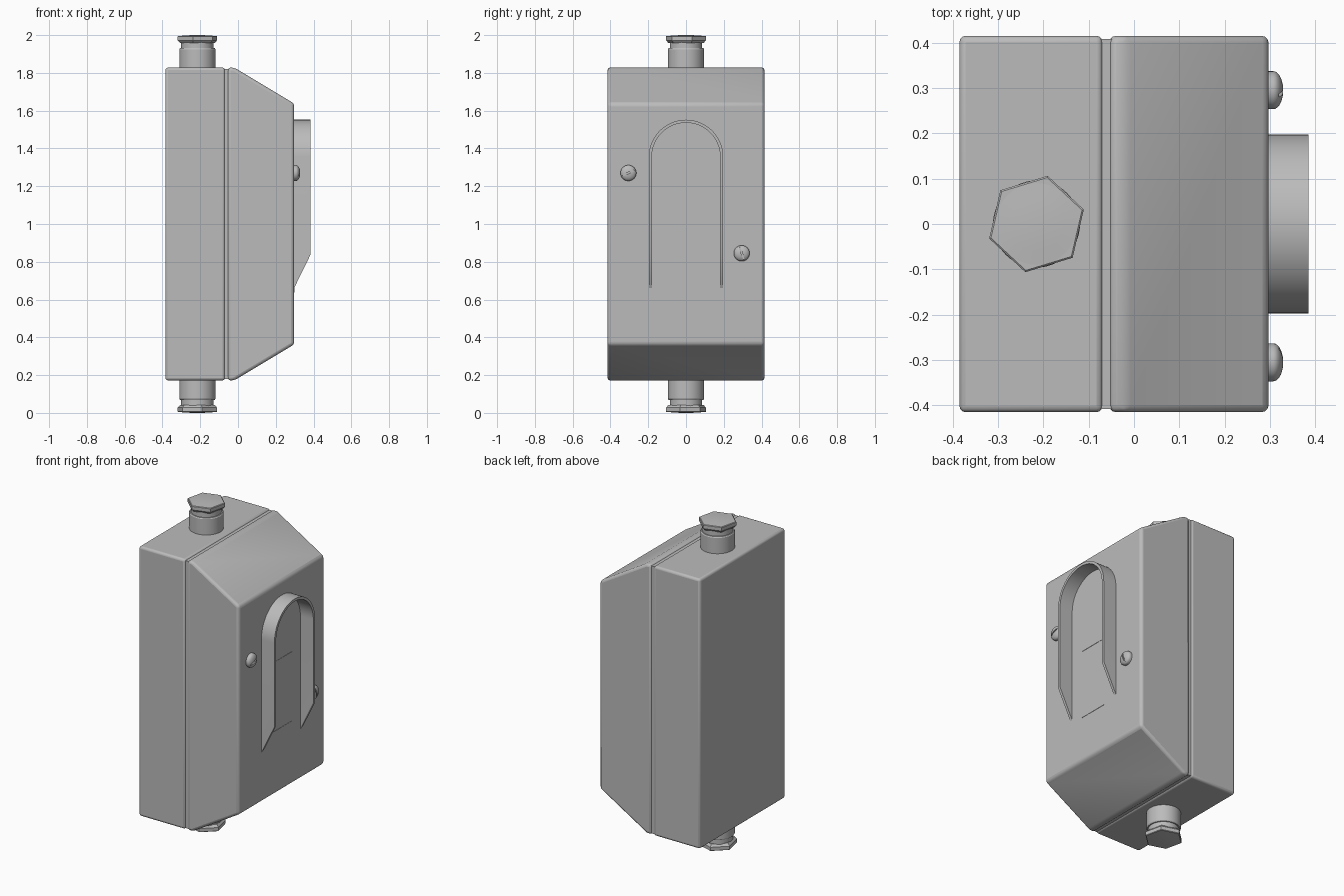
import bpy, bmesh, math
from mathutils import Matrix, Vector

if "Cube" in bpy.data.objects:
    bpy.data.objects.remove(bpy.data.objects["Cube"], do_unlink=True)

grey = bpy.data.materials.new("plain grey")
grey.use_nodes = True
COLOUR = (0.5, 0.5, 0.5, 1)
grey.diffuse_color = COLOUR
grey.node_tree.nodes["Principled BSDF"].inputs["Base Color"].default_value = COLOUR

MID = 1.0          # height of the symmetry plane
HALF_Y = 0.415
FACE_X = 0.297     # front plate of the cover


def finish(name, bm, bevel=0, smooth=True):
    bmesh.ops.recalc_face_normals(bm, faces=bm.faces)
    mesh = bpy.data.meshes.new(name)
    bm.to_mesh(mesh)
    bm.free()
    obj = bpy.data.objects.new(name, mesh)
    bpy.context.collection.objects.link(obj)
    mesh.materials.append(grey)
    if bevel:
        mod = obj.modifiers.new("bevel", "BEVEL")
        mod.width, mod.segments, mod.limit_method = bevel, 3, "ANGLE"
        mod.angle_limit = math.radians(25)
    if smooth:
        bpy.ops.object.select_all(action="DESELECT")
        obj.select_set(True)
        bpy.context.view_layer.objects.active = obj
        bpy.ops.object.shade_smooth_by_angle(angle=math.radians(32))
    return obj


def prism(points, offset):
    """Extrude a closed outline of 3D points along an offset."""
    bm = bmesh.new()
    face = bm.faces.new([bm.verts.new(p) for p in points])
    new = bmesh.ops.extrude_face_region(bm, geom=[face])["geom"]
    verts = [v for v in new if isinstance(v, bmesh.types.BMVert)]
    bmesh.ops.translate(bm, verts=verts, vec=offset)
    return bm


def side_shape(name, profile, half_y, bevel=0):
    """Extrude an x-z outline across the width."""
    return finish(name, prism([(x, -half_y, z) for x, z in profile],
                              (0, 2 * half_y, 0)), bevel)


def mirrored(upper):
    """Close an upper half profile with its reflection below the middle."""
    return upper + [(x, 2 * MID - z) for x, z in reversed(upper)]


def loft(rings):
    """Join equal rings of points into a capped solid."""
    bm = bmesh.new()
    loops = [[bm.verts.new(p) for p in ring] for ring in rings]
    for a, b in zip(loops, loops[1:]):
        for i in range(len(a)):
            j = (i + 1) % len(a)
            bm.faces.new((a[i], a[j], b[j], b[i]))
    bm.faces.new(loops[0])
    bm.faces.new(loops[-1])
    return bm


def ring(radius, z, sides, turn=0):
    return [(radius * math.cos(turn + i * math.tau / sides),
             radius * math.sin(turn + i * math.tau / sides), z)
            for i in range(sides)]


# Housing: rear box, recessed seam, sloped cover
side_shape("rear_housing", mirrored([(-0.385, 1.828), (-0.069, 1.828)]), HALF_Y, 0.014)
side_shape("seam", mirrored([(-0.1, 1.821), (-0.02, 1.821)]), HALF_Y - 0.007)
side_shape("front_cover",
           mirrored([(-0.055, 1.828), (-0.02, 1.828), (FACE_X, 1.638)]), HALF_Y, 0.016)

# Threaded fittings with hexagonal caps, top and bottom
for label, sign in (("top", 1), ("bottom", -1)):
    place = Matrix.Translation((-0.215, 0, MID)) @ Matrix.Diagonal((1, sign, sign, 1))
    parts = {
        "fitting": loft([ring(r, z, 48) for r, z in (
            (0.096, 0.8), (0.096, 0.925), (0.092, 0.931),
            (0.086, 0.931), (0.086, 0.965))]),
        "cap": loft([ring(r, z, 6, math.radians(17)) for r, z in (
            (0.095, 0.958), (0.109, 0.972), (0.109, 0.993), (0.105, 0.996))]),
        "cap_dome": loft([ring(r, z, 48) for r, z in (
            (0.091, 0.99), (0.09, 0.996), (0.06, 0.998), (0.03, 1.0))]),
    }
    for part, bm in parts.items():
        bmesh.ops.transform(bm, matrix=place, verts=bm.verts)
        finish(label + "_" + part, bm)

# Arched guard: round top, straight legs, lower ends cut at a slant
bm = bmesh.new()
ARCH_Z, OUT, THICK, DEPTH = 1.355, 0.197, 0.016, 0.385
path = [(-1, 0, None)] + [(-math.cos(math.pi * i / 32), math.sin(math.pi * i / 32), 1)
                          for i in range(33)] + [(1, 0, None)]
sections = []
for c, s, on_arc in path:
    section = []
    for r, x in ((OUT, FACE_X - 0.005), (OUT, DEPTH), (OUT - THICK, DEPTH),
                 (OUT - THICK, FACE_X - 0.005)):
        foot = 0.84 if x == DEPTH else 0.65
        section.append(bm.verts.new((x, r * c, ARCH_Z + r * s if on_arc else foot)))
    sections.append(section)
for a, b in zip(sections, sections[1:]):
    for i in range(4):
        j = (i + 1) % 4
        bm.faces.new((a[i], a[j], b[j], b[i]))
bm.faces.new(sections[0])
bm.faces.new(sections[-1])
finish("arched_guard", bm)

# Thin rectangular plates inside the guard
for label, z in (("upper", 1.115), ("lower", 0.69)):
    outline = [(FACE_X - 0.002, y, z + h) for y, h in
               ((-0.095, -0.053), (0.095, -0.053), (0.095, 0.053), (-0.095, 0.053))]
    finish(label + "_plate", prism(outline, (0.004, 0, 0)), smooth=False)

# Slotted round-head screws
for label, y, z, turn in (("right", -0.305, 1.27, 25), ("left", 0.295, 0.845, 110)):
    place = (Matrix.Translation((FACE_X, y, z)) @ Matrix.Rotation(math.radians(turn), 4, "X")
             @ Matrix.Rotation(math.pi / 2, 4, "Y"))
    dome = [(0.042 * math.cos(t), 0.01 + 0.022 * math.sin(t))
            for t in (math.radians(a) for a in range(0, 90, 12))]
    bm = loft([ring(r, h, 32) for r, h in [(0.042, -0.01)] + dome])
    bmesh.ops.transform(bm, matrix=place, verts=bm.verts)
    screw = finish(label + "_screw", bm)
    bm = bmesh.new()
    bmesh.ops.create_cube(bm, size=1, matrix=place @ Matrix.Translation((0, 0, 0.034))
                          @ Matrix.Diagonal((0.008, 0.1, 0.022, 1)))
    cutter = finish(label + "_slot_cutter", bm, smooth=False)
    cutter.hide_render = True
    cutter.hide_viewport = True
    cut = screw.modifiers.new("slot", "BOOLEAN")
    cut.operation, cut.object, cut.solver = "DIFFERENCE", cutter, "EXACT"
